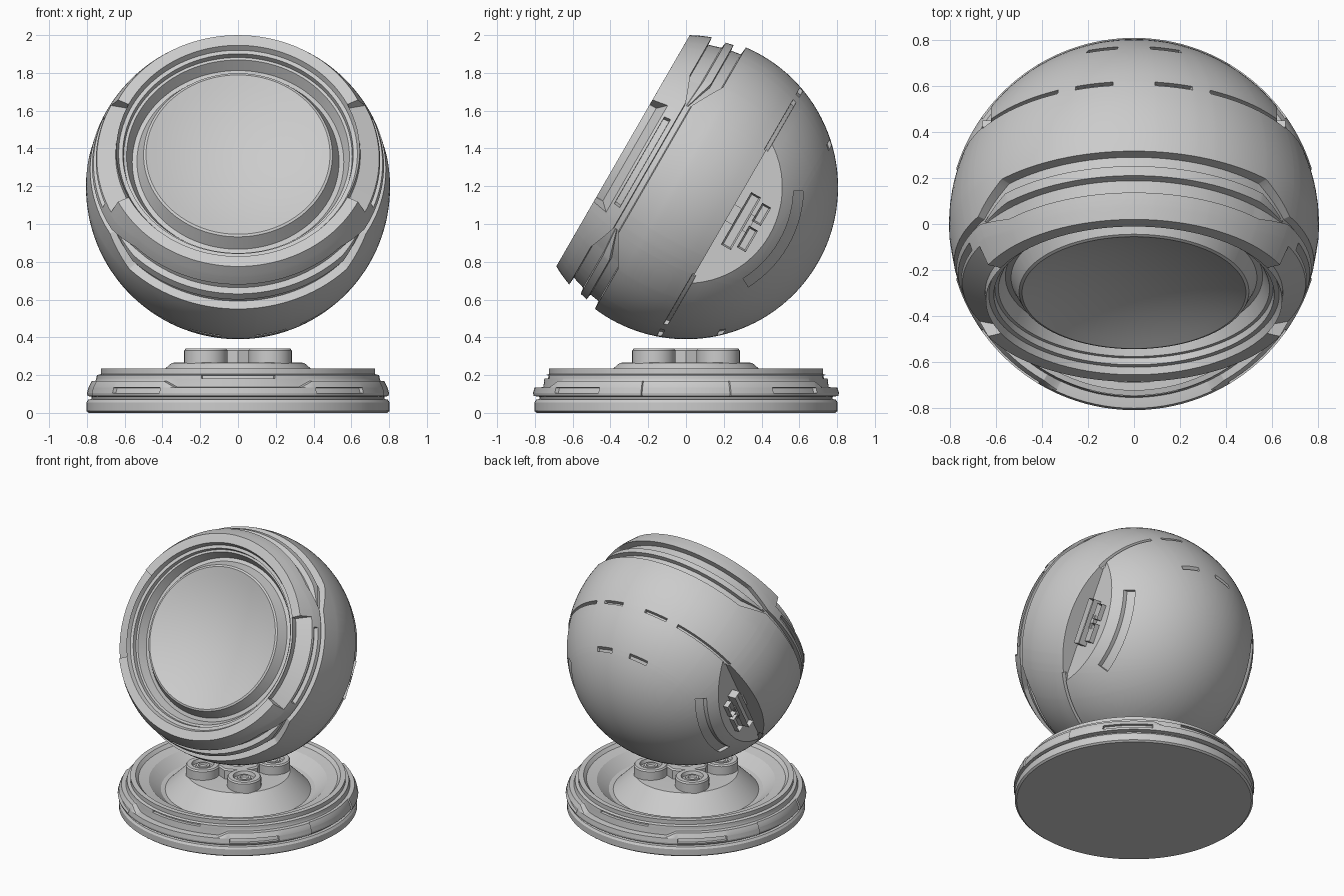
import bpy, bmesh
from math import sin, cos, asin, sqrt, radians, degrees
from mathutils import Matrix

if "Cube" in bpy.data.objects:
    bpy.data.objects.remove(bpy.data.objects["Cube"])

R = 0.805
# Ball frame: local x = side, local y = up along the tilted face, local z = out of the face
TILT = Matrix(((1, 0, 0, 0), (0, .5, -.866, 0), (0, .866, .5, 1.195), (0, 0, 0, 1)))


def finish(name, bm, matrix=None, smooth=True):
    bmesh.ops.recalc_face_normals(bm, faces=bm.faces)
    me = bpy.data.meshes.new(name)
    bm.to_mesh(me)
    bm.free()
    if matrix:
        me.transform(matrix)
    ob = bpy.data.objects.new(name, me)
    bpy.context.collection.objects.link(ob)
    if smooth:
        shade(ob)
    return ob


def shade(ob):
    bpy.ops.object.select_all(action='DESELECT')
    ob.select_set(True)
    bpy.context.view_layer.objects.active = ob
    bpy.ops.object.shade_smooth_by_angle(angle=radians(28))


def fold(a):
    """Angle away from the x axis, the same in all four quadrants."""
    return degrees(asin(min(1, abs(sin(radians(a))))))


def lathe(name, profile, breaks=(), step=3, matrix=None, smooth=True):
    """Revolve a profile that may change with the angle; its two ends are poles."""
    angles = set(range(0, 360, step))
    for b in breaks:
        for e in (b - .12, b + .12):
            angles |= {e, 180 - e, 180 + e, 360 - e}
    angles = sorted(angles)
    bm = bmesh.new()
    p0 = profile(0)
    first, last = (bm.verts.new((0, 0, p[1])) for p in (p0[0], p0[-1]))
    rows = [[bm.verts.new((r * cos(radians(a)), r * sin(radians(a)), z))
             for r, z in profile(fold(a))[1:-1]] for a in angles]
    for i, row in enumerate(rows):
        nxt = rows[(i + 1) % len(rows)]
        bm.faces.new((first, row[0], nxt[0]))
        bm.faces.new((last, row[-1], nxt[-1]))
        for j in range(len(row) - 1):
            bm.faces.new((row[j], row[j + 1], nxt[j + 1], nxt[j]))
    return finish(name, bm, matrix, smooth)


def box(name, lo, hi, matrix=None, inset=None):
    bm = bmesh.new()
    bmesh.ops.create_cube(bm, size=1)
    for v in bm.verts:
        v.co = [l + (c + .5) * (h - l) for c, l, h in zip(v.co, lo, hi)]
    if inset:  # sunken panel on the outward side
        side = 1 if lo[0] > 0 else -1
        face = [f for f in bm.faces if abs(f.normal.x - side) < .01]
        bmesh.ops.inset_region(bm, faces=face, thickness=inset)
        bmesh.ops.translate(bm, verts=face[0].verts, vec=(-side * .03, 0, 0))
    return finish(name, bm, matrix, False)


def on_ball(ax, depth=0):
    return (sqrt(max(0, R * R - ax * ax)) - depth, ax)


# Band between front ring and shell: (axial, depth) at top/bottom, then at the sides
BAND = [(.278, 0, .225, 0), (.274, .045, .222, .03), (.206, .045, .215, .03),
        (.2, .012, .212, .03), (.158, .012, .207, .03), (.154, .045, .204, .03),
        (.1, .045, .193, .03), (.095, 0, .188, 0)]
# Lens dish and stepped inner wall of the opening
DISH = [(r * .0487, .255 + .09 * (r / 10) ** 2) for r in range(11)] + [
    (.5, .34), (.535, .27), (.56, .265), (.59, .325), (.605, .325), (.61, .355),
    (.632, .355), (.645, .385)]


def ball_profile(f):
    t = min(1, max(0, (f - 30) / 14))
    mix = lambda wide, narrow: wide + (narrow - wide) * t
    notch, slot = f < 26, .03 if f < 20.5 else 0
    pts = list(DISH)
    pts += [(.648, .345), (.747, .30)] if notch else [(.648, .3851), on_ball(.385)]
    pts += [on_ball(mix(.292, .34)), on_ball(mix(.285, .325)),
            on_ball(mix(.284, .324), slot), on_ball(mix(.251, .305), slot),
            on_ball(mix(.25, .304))]
    pts += [on_ball(mix(aw, an), mix(dw, dn)) for an, dn, aw, dw in BAND]
    pts += [on_ball(a) for a in (.06, .03, 0)]
    # Shell with two circles of dashed grooves
    dash1 = .025 if 30 < f < 64 or 70.5 < f < 83 else 0
    dash2 = .025 if 70 < f < 83 else 0
    cols = [(-R * sin(radians(k)), 0) for k in range(3, 90, 3) if k not in (18, 21, 42)]
    for c, w, d in ((-.27, .011, dash1), (-.545, .012, dash2)):
        cols += [(c + w, 0), (c + w - .001, d), (c - w + .001, d), (c - w, 0)]
    cols.sort(key=lambda p: -p[0])
    return pts + [on_ball(*p) for p in cols] + [(0, -R)]


ball = lathe("ball_shell", ball_profile, (20.5, 26, 30, 44, 64, 70, 70.5, 83),
             matrix=TILT, smooth=False)


def arc_cutter(s):
    """Curved bar around the side axis."""
    bm = bmesh.new()
    section = [(.57, .54), (.622, .478), (.622, .65), (.57, .65)]
    rows = [[bm.verts.new((s * x, p * sin(radians(a)), -p * cos(radians(a))))
             for p, x in section] for a in range(-28, 29, 4)]
    for a, b in zip(rows, rows[1:]):
        for j in range(4):
            k = (j + 1) % 4
            bm.faces.new((a[j], a[k], b[k], b[j]))
    bm.faces.new(rows[0])
    bm.faces.new(rows[-1])
    return finish("arc_slot_cutter", bm, TILT, False)


def span(s, a, b):
    return sorted((s * a, s * b))


# Flat side pockets and arc slots, cut into both sides of the shell
cutters = []
for s in (1, -1):
    x0, x1 = span(s, .623, .95)
    cutters += [box("pocket_cutter", (x0, -.7, -.9), (x1, .7, -.27), TILT), arc_cutter(s)]
bpy.context.view_layer.objects.active = ball
for c in cutters:
    c.hide_render = True
    m = ball.modifiers.new("cut", 'BOOLEAN')
    m.operation, m.solver, m.object = 'DIFFERENCE', 'EXACT', c
    bpy.ops.object.modifier_apply(modifier=m.name)
for c in cutters:
    bpy.data.objects.remove(c)
shade(ball)

# Latch blocks inside the side pockets
for s in (1, -1):
    for name, lo, hi, top in (("latch_bar", (-.17, -.372), (.15, -.312), .685),
                              ("latch_pad_upper", (.02, -.445), (.13, -.392), .66),
                              ("latch_pad_lower", (-.14, -.445), (-.01, -.392), .66),
                              ("latch_bridge", (-.05, -.4), (.05, -.265), .65)):
        x0, x1 = span(s, .6, top)
        box(name, (x0, *lo), (x1, *hi), TILT, None if "bridge" in name else .013)


# Round base: diagonal slots, side panels, lowered shoulder front and back
def base_profile(f):
    slot = .02 if 35 < f < 59 else 0
    panel = .01 if f < 17 else 0
    t = min(1, max(0, (f - 60) / 5))
    sh = .168 - .033 * t
    groove = .02 if f > 75 else 0
    return [(0, 0), (.79, 0), (.803, .01), (.803, .055), (.793, .07), (.775, .073),
            (.775, .085), (.806 - panel, .09), (.81 - panel, .104),
            (.81 - panel - slot, .105), (.802 - panel - slot, .133),
            (.802 - panel, .134), (.785 - panel + .01 * t, sh), (.755, sh + .001),
            (.75, .182), (.75 - groove, .183), (.747 - groove, .199), (.747, .2),
            (.725, .205), (.725, .235), (.69, .235), (.67, .213), (.6, .2),
            (.52, .135), (.49, .13), (.385, .235), (.35, .265), (.3, .268), (0, .268)]


lathe("base", base_profile, (17, 35, 59, 60, 65, 75))

# Cradle: central hub with arms and four cups under the ball
hub = [(0, .2), (.16, .2), (.16, .33), (.15, .34), (.09, .34), (.08, .325), (0, .325)]
lathe("cradle_hub", lambda f: hub, step=45)
cup = [(0, .2), (.115, .2), (.115, .33), (.107, .34), (.075, .34), (.068, .315),
       (.05, .315), (.045, .33), (.03, .33), (.025, .32), (0, .32)]
for sx in (1, -1):
    for sy in (1, -1):
        lathe("cradle_cup", lambda f: cup, step=9,
              matrix=Matrix.Translation((sx * .17, sy * .17, 0)))
